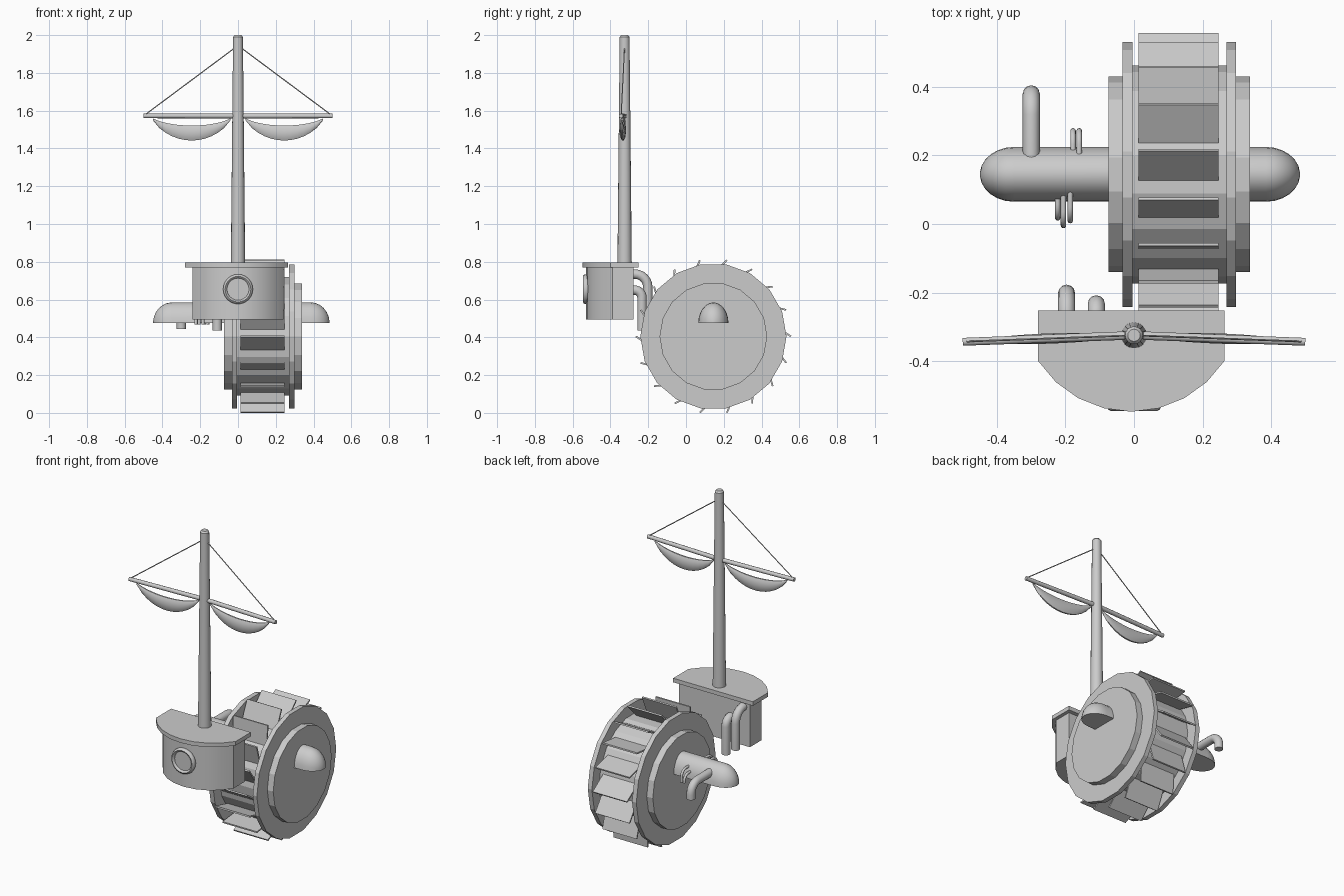
import bpy, bmesh, math
from mathutils import Vector, Matrix

if "Cube" in bpy.data.objects:
    bpy.data.objects.remove(bpy.data.objects["Cube"])

WY, WZ = 0.145, 0.405          # wheel centre
MY = -0.325                    # mast position


def finish(name, bm, smooth=None):
    bmesh.ops.recalc_face_normals(bm, faces=bm.faces)
    me = bpy.data.meshes.new(name)
    bm.to_mesh(me)
    bm.free()
    ob = bpy.data.objects.new(name, me)
    bpy.context.collection.objects.link(ob)
    if smooth:
        bpy.ops.object.select_all(action='DESELECT')
        bpy.context.view_layer.objects.active = ob
        ob.select_set(True)
        bpy.ops.object.shade_smooth_by_angle(angle=math.radians(smooth))
    return ob


def rod(name, a, b, r1, r2, n, smooth=40, spin=0.0):
    a, b = Vector(a), Vector(b)
    d = b - a
    bm = bmesh.new()
    m = Matrix.Translation((a + b) / 2) @ d.to_track_quat('Z', 'Y').to_matrix().to_4x4() @ Matrix.Rotation(spin, 4, 'Z')
    bmesh.ops.create_cone(bm, cap_ends=True, segments=n, radius1=r1, radius2=r2, depth=d.length, matrix=m)
    return finish(name, bm, smooth)


def wheel_disc(name, x0, x1, r, n=18):
    # profile with a vertex pointing along +y, extruded along x
    bm = bmesh.new()
    vs = [bm.verts.new((x0, WY + r * math.cos(2 * math.pi * i / n), WZ + r * math.sin(2 * math.pi * i / n)))
          for i in range(n)]
    f = bm.faces.new(vs)
    ext = bmesh.ops.extrude_face_region(bm, geom=[f])
    bmesh.ops.translate(bm, vec=(x1 - x0, 0, 0), verts=[v for v in ext['geom'] if isinstance(v, bmesh.types.BMVert)])
    return finish(name, bm)


def slab(name, pts, z0, z1):
    bm = bmesh.new()
    f = bm.faces.new([bm.verts.new((x, y, z0)) for x, y in pts])
    ext = bmesh.ops.extrude_face_region(bm, geom=[f])
    bmesh.ops.translate(bm, vec=(0, 0, z1 - z0), verts=[v for v in ext['geom'] if isinstance(v, bmesh.types.BMVert)])
    return finish(name, bm, 30)


def loft(name, rings, smooth=50):
    bm = bmesh.new()
    loops = [[bm.verts.new(p) for p in ring] for ring in rings]
    for a, b in zip(loops, loops[1:]):
        for i in range(len(a)):
            j = (i + 1) % len(a)
            bm.faces.new((a[i], a[j], b[j], b[i]))
    bm.faces.new(loops[0])
    bm.faces.new(loops[-1])
    return finish(name, bm, smooth)


def elbow_pipe(name, x, y0, y1, ztop, zend, r, bend):
    # runs horizontally from y0, turns down at y1
    s = 1 if y1 > y0 else -1
    pts = [(x, y0, ztop)]
    for i in range(7):
        t = i / 6 * math.pi / 2
        pts.append((x, y1 - s * bend * (1 - math.sin(t)), ztop - bend * (1 - math.cos(t))))
    pts.append((x, y1, zend))
    rings = []
    for k, p in enumerate(pts):
        p0, p1 = Vector(pts[max(k - 1, 0)]), Vector(pts[min(k + 1, len(pts) - 1)])
        d = (p1 - p0).normalized()
        nrm = d.cross(Vector((1, 0, 0)))
        rings.append([Vector(p) + r * (math.cos(a) * Vector((1, 0, 0)) + math.sin(a) * nrm)
                      for a in [2 * math.pi * i / 12 for i in range(12)]])
    return loft(name, rings)


# paddle wheel
wheel_disc("wheel_drum", -0.03, 0.29, 0.318)
wheel_disc("wheel_hub", -0.074, 0.338, 0.285)
wheel_disc("wheel_rim_left", -0.033, -0.004, 0.387)
wheel_disc("wheel_rim_right", 0.27, 0.298, 0.387)

# tilted paddle blades
bm = bmesh.new()
tilt = math.radians(34)
for i in range(18):
    a = math.radians(10 + 20 * i)            # measured from top towards the back
    m = (Matrix.Translation((0.13, WY, WZ)) @ Matrix.Rotation(-a, 4, 'X') @ Matrix.Translation((0, 0, 0.41))
         @ Matrix.Rotation(-tilt, 4, 'X') @ Matrix.Translation((0, 0, -0.062)) @ Matrix.Diagonal((0.234, 0.009, 0.124, 1)))
    bmesh.ops.create_cube(bm, size=1, matrix=m)
finish("wheel_paddles", bm)

# half-round axle housing with rounded ends
rings = []
stations = []
for i in range(7):
    t = math.radians(4 + 86 * i / 6)
    stations.append((-0.35 - 0.1 * math.cos(t), math.sin(t)))
stations += [(0.485 - (x + 0.45), s) for x, s in reversed(stations)]
for x, s in stations:
    rings.append([(x, WY + 0.08 * s * math.cos(math.pi * k / 12), 0.475 + 0.11 * s * math.sin(math.pi * k / 12))
                  for k in range(13)])
loft("axle_housing", rings)

# pipes on the axle housing
elbow_pipe("exhaust_pipe", -0.30, 0.17, 0.38, 0.535, 0.445, 0.025, 0.06)
for i, (x, y0, y1, zt) in enumerate([(-0.223, 0.10, 0.018, 0.515), (-0.206, 0.12, -0.004, 0.535),
                                     (-0.186, 0.12, 0.010, 0.55), (-0.178, 0.19, 0.272, 0.515),
                                     (-0.160, 0.17, 0.272, 0.54)]):
    elbow_pipe(f"thin_pipe_{i + 1}", x, y0, y1, zt, 0.468, 0.008, 0.04)

# cabin with curved front, and its roof


def cabin_outline(cx, hw, back, side, front):
    pts = [(cx + hw, back), (cx - hw, back)]
    depth = side - front
    rad = (hw * hw + depth * depth) / (2 * depth)
    half = math.asin(hw / rad)
    for i in range(9):
        t = -half + 2 * half * i / 8
        pts.append((cx + rad * math.sin(t), front + rad * (1 - math.cos(t))))
    return pts


slab("cabin_body", cabin_outline(0, 0.242, -0.277, -0.388, -0.53), 0.495, 0.775)
slab("cabin_roof", cabin_outline(-0.008, 0.272, -0.252, -0.40, -0.548), 0.77, 0.795)

# porthole ring and glass
rings = []
for i in range(24):
    a = 2 * math.pi * i / 24
    rings.append([((0.068 + 0.011 * math.cos(b)) * math.cos(a), -0.53 + 0.016 * math.sin(b),
                   0.655 + (0.068 + 0.011 * math.cos(b)) * math.sin(a))
                  for b in [2 * math.pi * k / 8 for k in range(8)]])
bm = bmesh.new()
loops = [[bm.verts.new(p) for p in r] for r in rings]
for i in range(24):
    for k in range(8):
        bm.faces.new((loops[i][k], loops[i][(k + 1) % 8], loops[(i + 1) % 24][(k + 1) % 8], loops[(i + 1) % 24][k]))
finish("porthole_ring", bm, 60)
rod("porthole_glass", (0, -0.50, 0.655), (0, -0.534, 0.655), 0.064, 0.064, 24)

# pipes behind the cabin
elbow_pipe("cabin_pipe_high", -0.197, -0.29, -0.202, 0.735, 0.50, 0.025, 0.07)
elbow_pipe("cabin_pipe_low", -0.11, -0.29, -0.233, 0.65, 0.437, 0.025, 0.04)

# mast
rod("mast", (0, MY, 0.78), (0, MY, 1.99), 0.038, 0.026, 16)
rod("mast_cap", (0, MY, 1.99), (0, MY, 2.0), 0.026, 0.018, 16)

# yards, ropes and furled sails on both sides
for side, s in (("left", -1), ("right", 1)):
    rod(f"yard_{side}", (0, MY, 1.572), (s * 0.5, MY - 0.019, 1.572), 0.013, 0.012, 10)
    rod(f"rope_{side}", (0, MY, 1.945), (s * 0.49, MY - 0.018, 1.58), 0.003, 0.003, 6)
    rings = []
    for i in range(13):
        u = 0.01 + 0.98 * i / 12
        f = (4 * u * (1 - u)) ** 0.75
        x = s * (0.035 + 0.42 * u)
        top, bot = 1.563 - 0.04 * f, 1.56 - 0.12 * f
        rings.append([(x, MY - 0.017 * abs(x) / 0.45 + (0.003 + 0.012 * f) * math.cos(b),
                       (top + bot) / 2 + (top - bot) / 2 * math.sin(b))
                      for b in [2 * math.pi * k / 10 for k in range(10)]])
    loft(f"furled_sail_{side}", rings)
